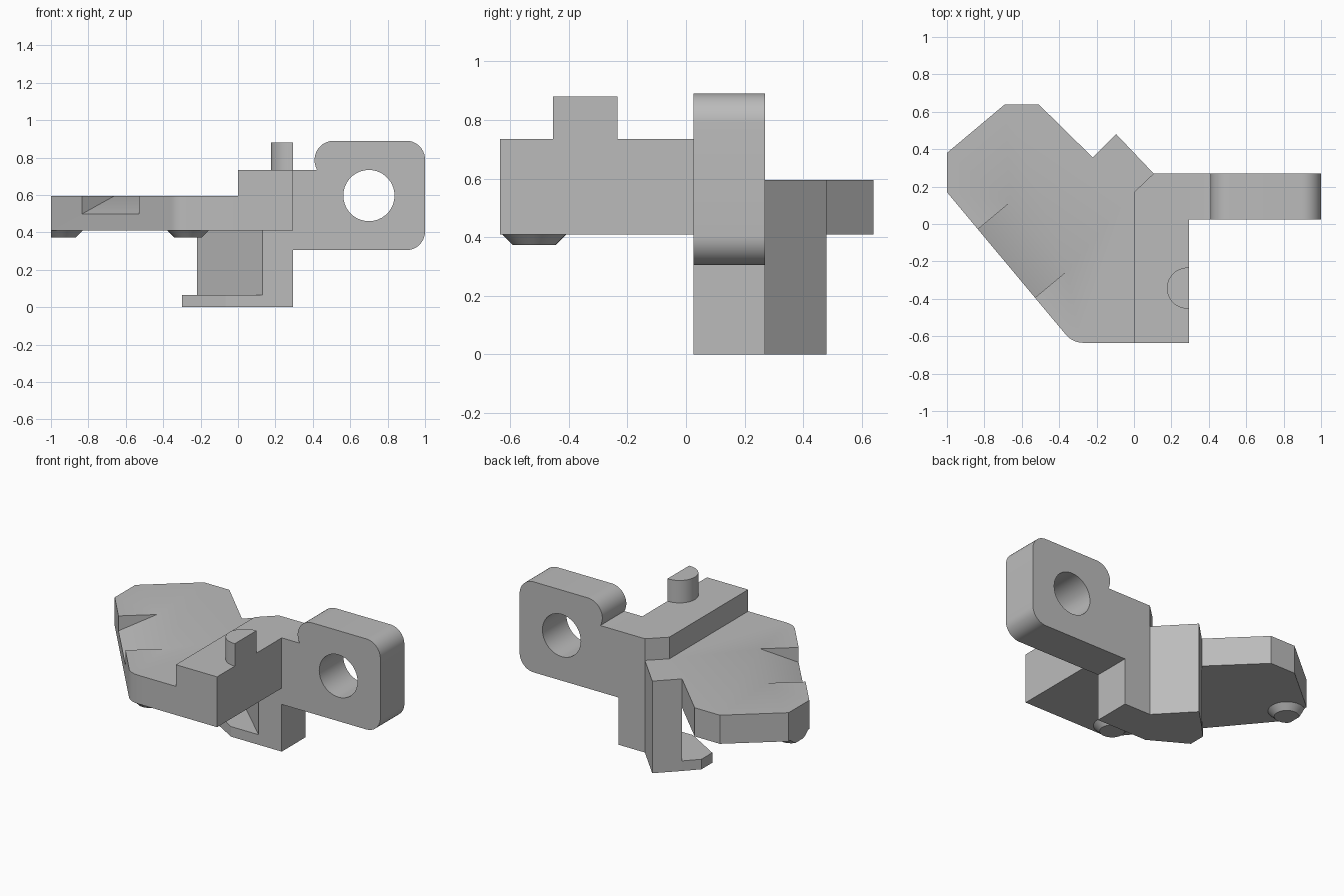
import bpy, bmesh
from math import cos, sin, radians
from mathutils import Vector

cube = bpy.data.objects.get("Cube")
if cube:
    bpy.data.objects.remove(cube, do_unlink=True)

grey = bpy.data.materials.new("light_grey")
grey.use_nodes = True
grey.diffuse_color = (0.5, 0.5, 0.5, 1)
grey.node_tree.nodes["Principled BSDF"].inputs["Base Color"].default_value = (0.5, 0.5, 0.5, 1)


def arc(cx, cy, r, start, end, steps=10):
    """Points along an arc, angles in degrees."""
    angles = [radians(start + (end - start) * i / steps) for i in range(steps + 1)]
    return [(cx + r * cos(a), cy + r * sin(a)) for a in angles]


def finish(name, bm):
    bmesh.ops.recalc_face_normals(bm, faces=bm.faces)
    mesh = bpy.data.meshes.new(name)
    bm.to_mesh(mesh)
    bm.free()
    mesh.materials.append(grey)
    obj = bpy.data.objects.new(name, mesh)
    bpy.context.collection.objects.link(obj)
    return obj


def prism(name, points, start, sweep):
    """Face through 3D points given by start(a, b), extruded along sweep."""
    bm = bmesh.new()
    face = bm.faces.new([bm.verts.new(start(a, b)) for a, b in points])
    new = bmesh.ops.extrude_face_region(bm, geom=[face])["geom"]
    bmesh.ops.translate(bm, vec=sweep, verts=[v for v in new if isinstance(v, bmesh.types.BMVert)])
    return finish(name, bm)


def slab(name, points, z0, z1):
    return prism(name, points, lambda x, y: (x, y, z0), (0, 0, z1 - z0))


def activate(obj):
    bpy.ops.object.select_all(action="DESELECT")
    obj.select_set(True)
    bpy.context.view_layer.objects.active = obj


def cut(obj, cutter):
    cutter.hide_render = True
    mod = obj.modifiers.new("cut", "BOOLEAN")
    mod.operation, mod.solver, mod.object = "DIFFERENCE", "EXACT", cutter
    activate(obj)
    bpy.ops.object.modifier_apply(modifier=mod.name)
    bpy.data.objects.remove(cutter, do_unlink=True)


parts = []
BACK, FRONT = 0.27, 0.025      # depth range of the lug and leg
UNDER, DECK = 0.41, 0.595      # underside and top of the plate

# Flat angular plate with a tab at the back
edge = arc(-0.272, -0.515, 0.12, 220, 270)
plate = slab("base_plate", [(-1, 0.17)] + edge + [
    (0, -0.635), (0, 0.17), (0.105, BACK), (-0.095, 0.48), (-0.22, 0.355),
    (-0.51, 0.64), (-0.69, 0.64), (-1, 0.38)], UNDER, DECK)

# Sloping recess cut into the slanted edge
a = Vector((-1, 0.17, 0))
along = Vector((*edge[0], 0)) - a
inward = Vector((-along.y, along.x, 0)).normalized()
first = a + along * 0.26
cut(plate, prism("recess_cutter", [(-0.09, 0.46), (-0.09, 0.695), (0.4605, 0.695)],
                 lambda d, z: first + inward * d + Vector((0, 0, z)), along * 0.48))
parts.append(plate)

# Raised block beside the plate, carrying a half-round pin
parts.append(slab("raised_block", [(0, -0.635), (0.295, -0.635), (0.295, BACK),
                                   (0.105, BACK), (0, 0.17)], UNDER, 0.735))
parts.append(slab("locating_pin", arc(0.286, -0.343, 0.11, 90, 270, 24)
                  + [(0.295, -0.453), (0.295, -0.233)], 0.735, 0.88))

# Rounded lug with a through hole
lug_outline = ([(0.295, 0.305)] + arc(0.9, 0.405, 0.1, -90, 0)
               + arc(0.9, 0.79, 0.1, 0, 90) + arc(0.512, 0.787, 0.103, 90, 210, 14)
               + [(0.42, 0.735), (0.295, 0.735)])
lug = prism("mounting_lug", lug_outline, lambda x, z: (x, FRONT, z), (0, BACK - FRONT, 0))
cut(lug, prism("hole_cutter", arc(0.7, 0.597, 0.137, 0, 350, 35),
               lambda x, z: (x, -0.2, z), (0, 0.8, 0)))
parts.append(lug)

# Leg below the plate, and the foot hooked off its inner side
parts.append(slab("leg", [(-0.22, 0.355), (0.13, FRONT), (0.295, FRONT), (0.295, BACK),
                          (0.105, BACK), (-0.095, 0.48)], 0, UNDER))
parts.append(slab("hook_foot", [(-0.22, 0.355), (-0.3, 0.27), (-0.3, 0.16),
                                (-0.067, FRONT), (0.13, FRONT)], 0, 0.065))

# Tapered pads under the plate, trimmed flush with its side
for name, x, y in (("front_pad", -0.267, -0.518), ("side_pad", -0.94, 0.27)):
    bm = bmesh.new()
    bmesh.ops.create_cone(bm, cap_ends=True, segments=32, radius1=0.073, radius2=0.11, depth=0.037)
    bmesh.ops.translate(bm, vec=(x, y, UNDER - 0.0185), verts=bm.verts)
    trim = bmesh.ops.bisect_plane(bm, geom=bm.verts[:] + bm.edges[:] + bm.faces[:],
                                  plane_co=(-1, 0, 0), plane_no=(-1, 0, 0), clear_outer=True)
    rim = [e for e in trim["geom_cut"] if isinstance(e, bmesh.types.BMEdge)]
    if rim:
        bmesh.ops.holes_fill(bm, edges=[e for e in bm.edges if e.is_boundary])
    parts.append(finish(name, bm))

# Smooth the curved walls, keep the corners crisp
for obj in parts:
    activate(obj)
    bpy.ops.object.shade_smooth_by_angle(angle=radians(25))
